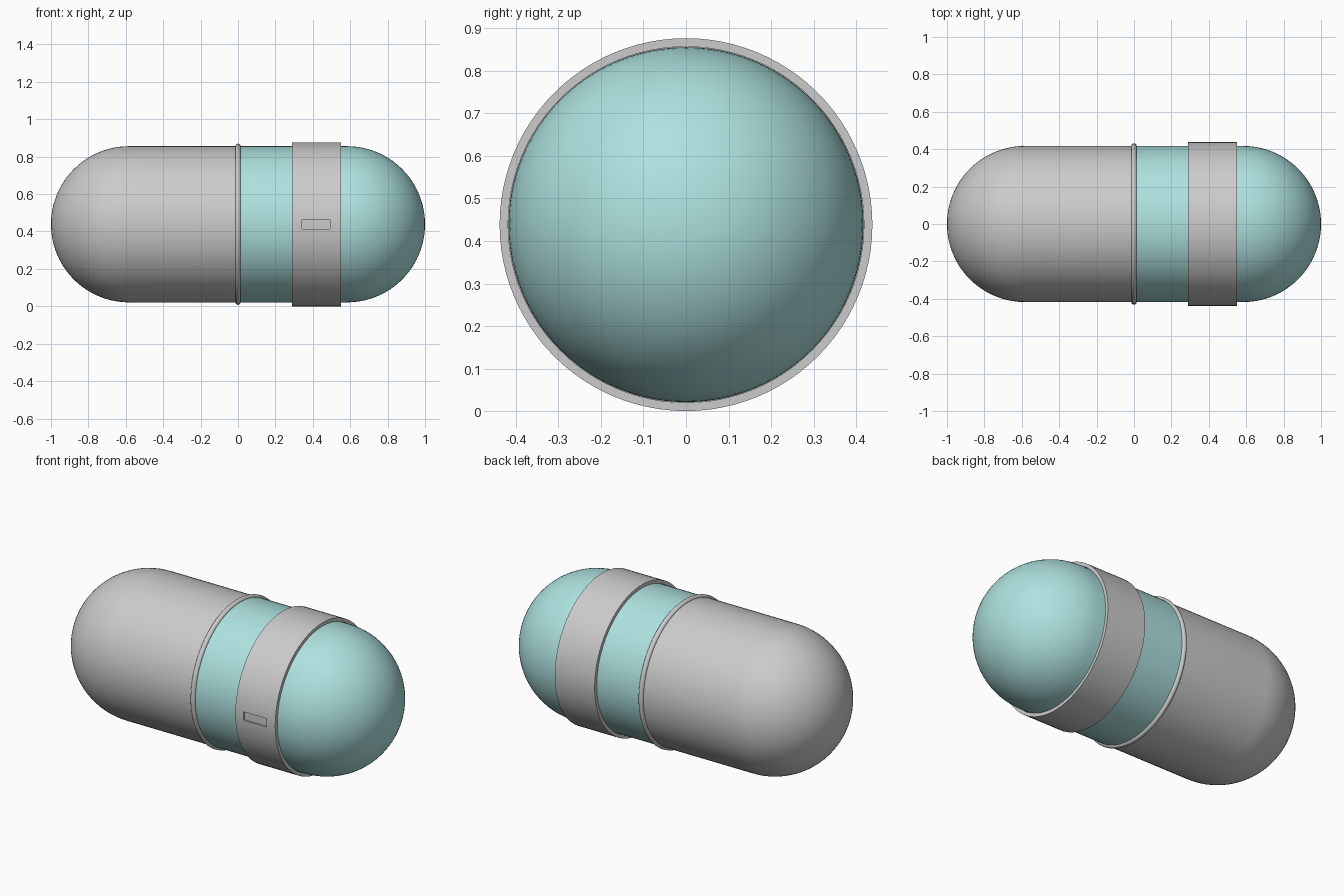
import bpy, math

if "Cube" in bpy.data.objects:
    bpy.data.objects.remove(bpy.data.objects["Cube"])

R, CZ = 0.4175, 0.4385      # shell radius, axis height
SEG = 96


def lathe(name, profile, closed=False, color=None):
    """Revolve (x, radius) points around the capsule's long axis."""
    verts, rings, faces = [], [], []
    for x, r in profile:
        n = 1 if r < 1e-6 else SEG
        rings.append([len(verts) + i for i in range(n)])
        for i in range(n):
            a = 2 * math.pi * i / SEG
            verts.append((x, r * math.cos(a), CZ + r * math.sin(a)))
    pairs = list(zip(rings, rings[1:]))
    if closed:
        pairs.append((rings[-1], rings[0]))
    for a, b in pairs:
        for i in range(SEG):
            j = (i + 1) % SEG
            if len(a) == 1:
                faces.append((a[0], b[j], b[i]))
            elif len(b) == 1:
                faces.append((a[i], a[j], b[0]))
            else:
                faces.append((a[i], a[j], b[j], b[i]))
    me = bpy.data.meshes.new(name)
    me.from_pydata(verts, [], faces)
    ob = bpy.data.objects.new(name, me)
    bpy.context.collection.objects.link(ob)
    bpy.ops.object.select_all(action='DESELECT')
    ob.select_set(True)
    bpy.context.view_layer.objects.active = ob
    bpy.ops.object.mode_set(mode='EDIT')
    bpy.ops.mesh.select_all(action='SELECT')
    bpy.ops.mesh.normals_make_consistent(inside=False)
    bpy.ops.object.mode_set(mode='OBJECT')
    bpy.ops.object.shade_smooth_by_angle(angle=math.radians(35))
    if color:
        mat = bpy.data.materials.new(name + "_colour")
        mat.diffuse_color = color
        mat.use_nodes = True
        mat.node_tree.nodes["Principled BSDF"].inputs["Base Color"].default_value = mat.diffuse_color
        me.materials.append(mat)
    return ob


def half_capsule(side):
    """Domed half shell with a flat closed end at x = 0."""
    pts = [(0, 0), (0, R)]
    for k in range(25):
        a = math.pi / 2 * k / 24
        pts.append((side * (1 - R + R * math.sin(a)), R * math.cos(a)))
    return pts


# Two shell halves
lathe("white_half", half_capsule(-1))
lathe("teal_half", half_capsule(1), color=(0.42, 0.76, 0.74, 1))

# Thin rounded seam bead where the halves meet
bead = [(0.015 * math.cos(t * math.pi / 6), 0.416 + 0.015 * math.sin(t * math.pi / 6))
        for t in range(12)]
lathe("seam_bead", bead, closed=True)

# Band around the teal half
band = lathe("band", [(0.29, 0.4185), (0.29, CZ), (0.55, CZ), (0.55, 0.4185)], closed=True)

# Shallow rectangular recess in the front of the band
bpy.ops.mesh.primitive_cube_add(size=1, location=(0.418, -0.477, CZ))
cutter = bpy.context.object
cutter.name = "recess_cutter"
cutter.scale = (0.15, 0.1, 0.05)
cutter.hide_render = True
mod = band.modifiers.new("recess", 'BOOLEAN')
mod.operation, mod.solver, mod.object = 'DIFFERENCE', 'EXACT', cutter
bpy.context.view_layer.objects.active = band
bpy.ops.object.modifier_apply(modifier=mod.name)
bpy.data.objects.remove(cutter)
